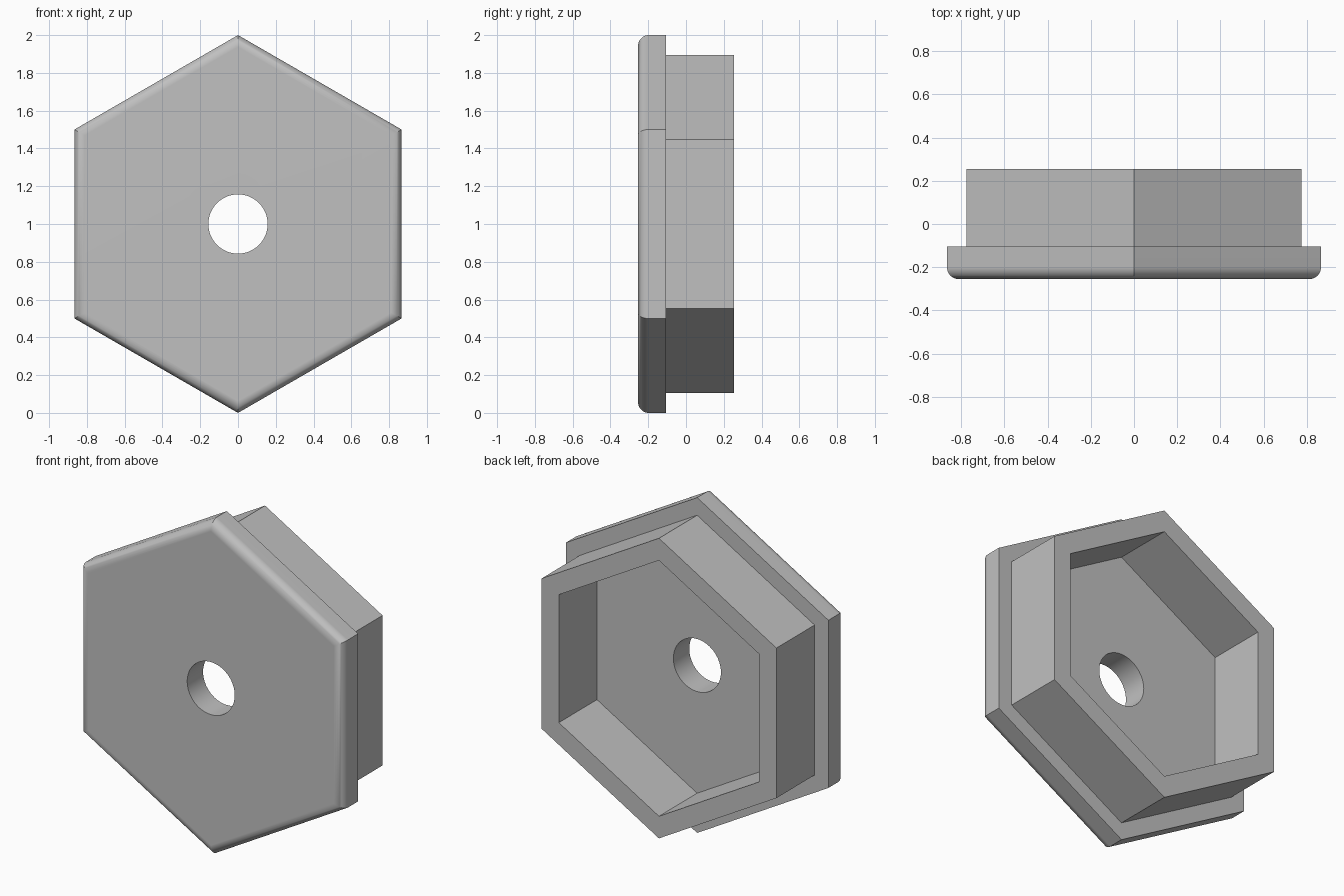
import bpy, bmesh
from math import sin, cos, pi, radians

if "Cube" in bpy.data.objects:
    bpy.data.objects.remove(bpy.data.objects["Cube"])

FRONT, STEP, BACK = -0.255, -0.105, 0.255
FLANGE_R, BODY_R, POCKET_R, HOLE_R = 1.0, 0.895, 0.763, 0.157
ROUND, ROUND_STEPS, HOLE_SIDES = 0.055, 8, 48

bm = bmesh.new()


def ring(radius, y, sides):
    """Ring of vertices around the y axis, starting at the top corner."""
    angles = [2 * pi * i / sides for i in range(sides)]
    return [bm.verts.new((radius * sin(a), y, 1 + radius * cos(a))) for a in angles]


def join(a, b):
    """Bands between two rings; the second may have a multiple of the sides."""
    n, m = len(a), len(b)
    k = m // n
    for i in range(n):
        inner = [b[(i * k + j) % m] for j in range(k + 1)]
        bm.faces.new([a[(i + 1) % n], a[i]] + inner)


# Rounded front rim of the flange, with mitred corners
profile = []
for i in range(ROUND_STEPS + 1):
    a = pi / 2 * i / ROUND_STEPS
    inset = ROUND * (1 - sin(a)) / cos(pi / 6)
    profile.append((FLANGE_R - inset, FRONT + ROUND * (1 - cos(a))))

# Flange back, body wall, open rim and pocket
profile += [(FLANGE_R, STEP), (BODY_R, STEP), (BODY_R, BACK),
            (POCKET_R, BACK), (POCKET_R, STEP)]
hexes = [ring(r, y, 6) for r, y in profile]
for a, b in zip(hexes, hexes[1:]):
    join(a, b)

# Round hole through the front plate
hole_front = ring(HOLE_R, FRONT, HOLE_SIDES)
hole_back = ring(HOLE_R, STEP, HOLE_SIDES)
join(hexes[0], hole_front)
join(hexes[-1], hole_back)
join(hole_front, hole_back)
bmesh.ops.recalc_face_normals(bm, faces=bm.faces)

mesh = bpy.data.meshes.new("hex_cap")
bm.to_mesh(mesh)
bm.free()
cap = bpy.data.objects.new("hex_cap", mesh)
bpy.context.collection.objects.link(cap)

# Plain grey material
grey = bpy.data.materials.new("light_grey")
grey.use_nodes = True
colour = (0.53, 0.53, 0.53, 1)
grey.diffuse_color = colour
grey.node_tree.nodes["Principled BSDF"].inputs["Base Color"].default_value = colour
mesh.materials.append(grey)

# Smooth rim and hole, flat plates
bpy.ops.object.select_all(action="DESELECT")
cap.select_set(True)
bpy.context.view_layer.objects.active = cap
bpy.ops.object.shade_smooth_by_angle(angle=radians(30))
weighted = cap.modifiers.new("flat_plates", "WEIGHTED_NORMAL")
weighted.keep_sharp = True
